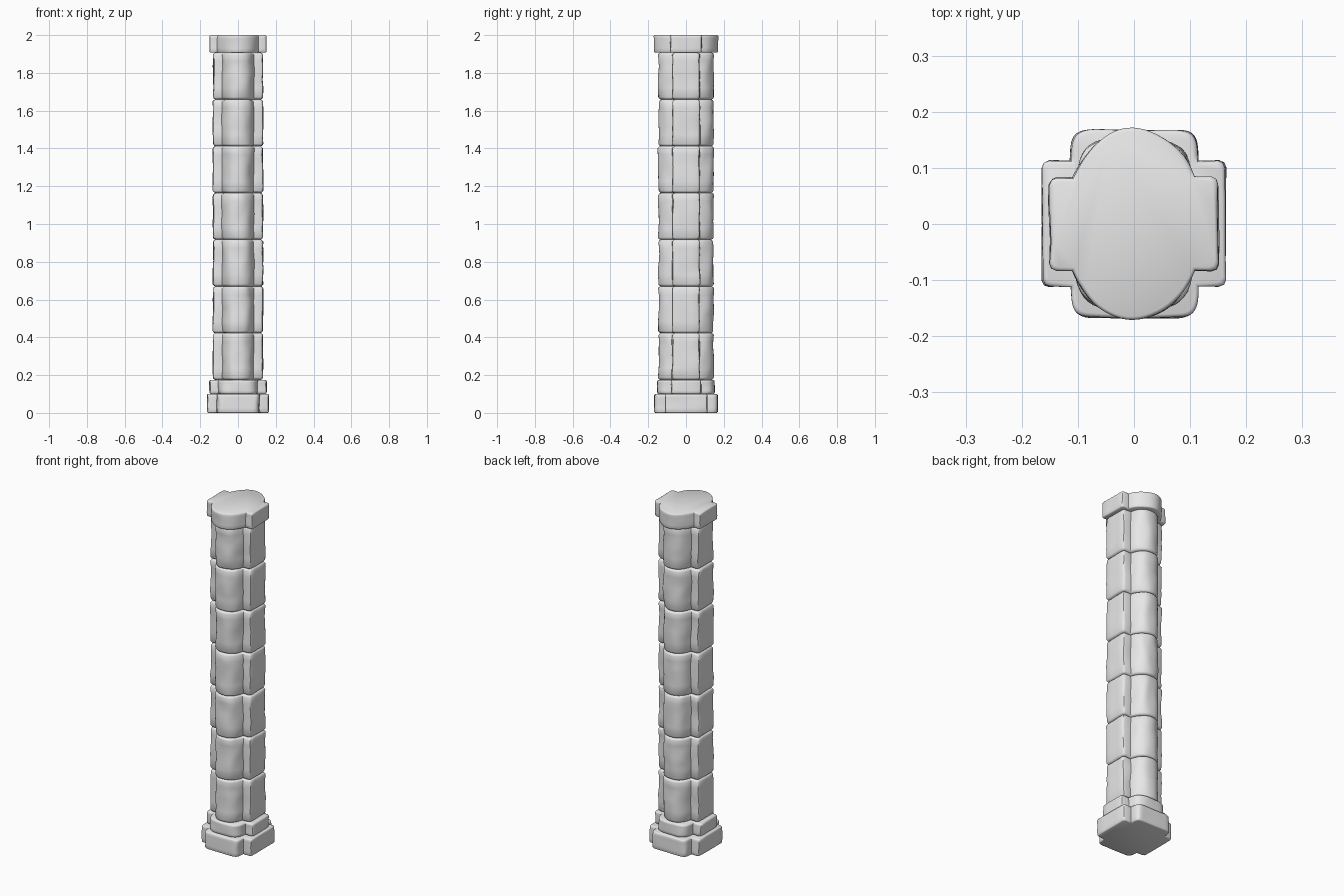
import bpy, bmesh, math, random
from mathutils import Vector, noise

random.seed(4)
cube = bpy.data.objects.get("Cube")
if cube:
    bpy.data.objects.remove(cube, do_unlink=True)

stone = bpy.data.materials.new("grey stone")
stone.use_nodes = True
grey = (0.8, 0.8, 0.8, 1)
stone.diffuse_color = grey
stone.node_tree.nodes["Principled BSDF"].inputs["Base Color"].default_value = grey


def outline(a, b, n, wx, wy, inset):
    """Rounded front/back lobe (a, b, power n) joined with side wings (wx, wy)."""
    a, b, wx, wy = (v - inset for v in (a, b, wx, wy))
    c = 0.012
    quarter = [(wx, wy * 0.4), (wx, wy - c), (wx - c * 0.3, wy - c * 0.3), (wx - c, wy)]
    start = math.asin((wy / b) ** (n / 2))
    for i in range(13):
        t = start + (math.pi / 2 - start) * i / 12
        quarter.append((a * max(math.cos(t), 0) ** (2 / n), b * math.sin(t) ** (2 / n)))
    half = quarter + [(-x, y) for x, y in reversed(quarter[:-1])]
    return half + [(-x, -y) for x, y in half]


def block(name, z0, z1, shape, soft=0.01, rough=0.004):
    """Worn stone course: stacked outlines drawn in at both ends."""
    height = z1 - z0
    levels = [(z0, soft), (z0 + soft * 0.35, soft * 0.35), (z0 + soft, 0)]
    levels += [(z0 + height * f, 0) for f in (0.25, 0.4, 0.55, 0.7, 0.82)]
    levels += [(z1 - soft, 0), (z1 - soft * 0.35, soft * 0.35), (z1, soft)]
    offset = Vector((random.uniform(0, 50), random.uniform(0, 50), 0))
    bm = bmesh.new()
    rings = []
    for z, inset in levels:
        ring = []
        for x, y in outline(*shape, inset):
            # low frequency wear
            p = Vector((x, y, z))
            wear = noise.noise_vector(p * 14 + offset) * rough
            ring.append(bm.verts.new((x + wear.x, y + wear.y, z)))
        rings.append(ring)
    for low, high in zip(rings, rings[1:]):
        for i in range(len(low)):
            j = (i + 1) % len(low)
            bm.faces.new((low[i], low[j], high[j], high[i]))
    bm.faces.new(list(reversed(rings[0])))
    bm.faces.new(rings[-1])
    bmesh.ops.recalc_face_normals(bm, faces=bm.faces)
    mesh = bpy.data.meshes.new(name)
    bm.to_mesh(mesh)
    bm.free()
    mesh.materials.append(stone)
    obj = bpy.data.objects.new(name, mesh)
    bpy.context.collection.objects.link(obj)
    bpy.ops.object.select_all(action="DESELECT")
    obj.select_set(True)
    bpy.context.view_layer.objects.active = obj
    bpy.ops.object.shade_smooth_by_angle(angle=math.radians(40))


# Stepped foot
block("base_plinth", 0, 0.1, (0.114, 0.168, 9, 0.163, 0.112), 0.006)
block("upper_plinth", 0.1, 0.175, (0.106, 0.152, 4, 0.151, 0.08), 0.008)

# Seven shaft courses
bottom, top, count = 0.175, 1.907, 7
step = (top - bottom) / count
for k in range(count):
    z = bottom + k * step
    block(f"shaft_course_{k + 1}", z, z + step, (0.092, 0.146, 2.4, 0.132, 0.073), 0.012, 0.006)

# Capital slab
block("capital", top, 2.0, (0.125, 0.17, 2, 0.15, 0.083), 0.006)
